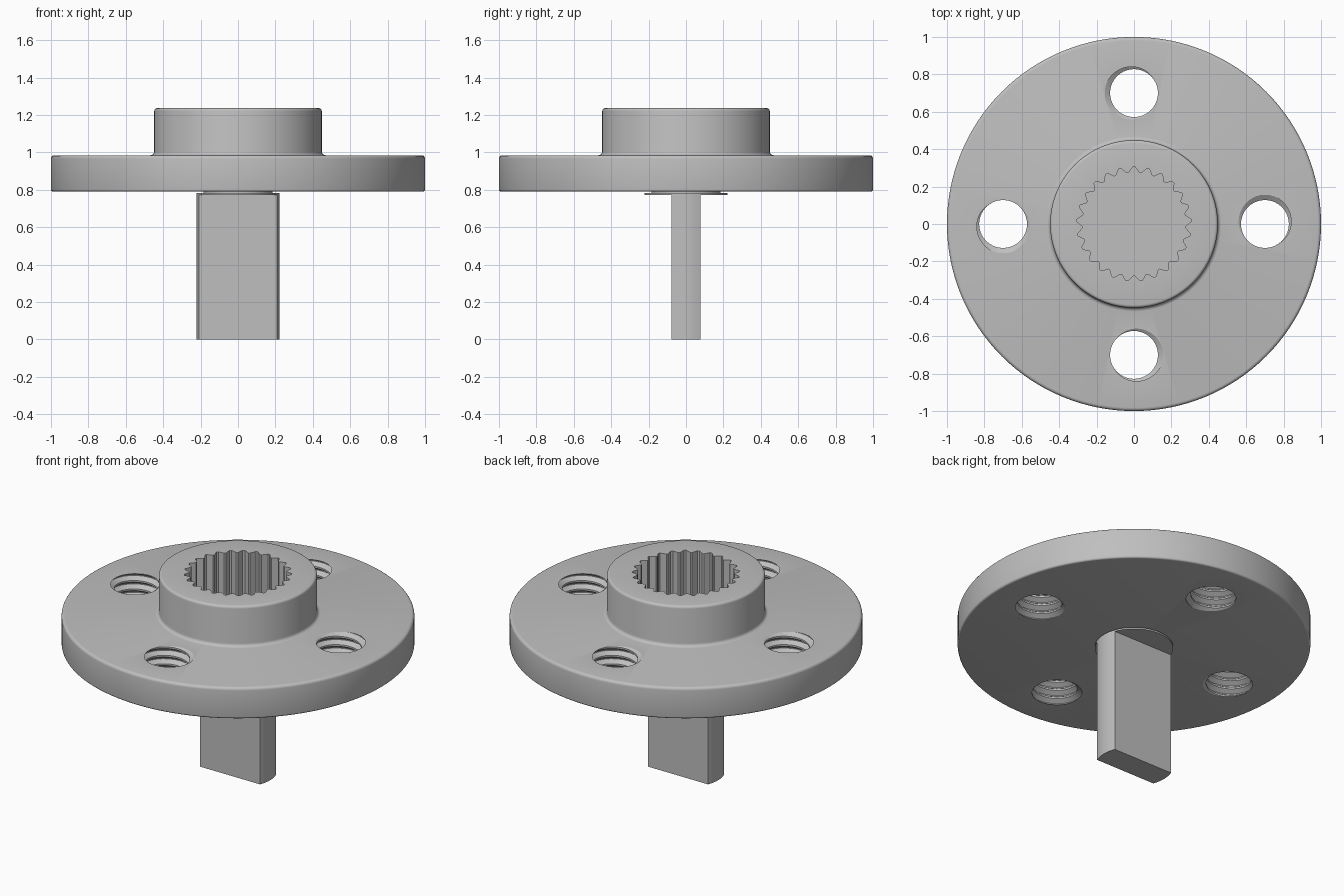
import bpy, bmesh
from math import sin, cos, pi, tau, asin, radians
from mathutils import Matrix

cube = bpy.data.objects.get("Cube")
if cube:
    bpy.data.objects.remove(cube)

GREY = (0.52, 0.52, 0.52, 1)
grey = bpy.data.materials.new("plain grey metal")
grey.use_nodes = True
grey.diffuse_color = GREY
grey.node_tree.nodes["Principled BSDF"].inputs["Base Color"].default_value = GREY


def finish(bm, name):
    """Weld a bmesh and turn it into an object."""
    bmesh.ops.remove_doubles(bm, verts=bm.verts, dist=1e-5)
    bmesh.ops.recalc_face_normals(bm, faces=bm.faces)
    mesh = bpy.data.meshes.new(name)
    bm.to_mesh(mesh)
    bm.free()
    mesh.materials.append(grey)
    ob = bpy.data.objects.new(name, mesh)
    bpy.context.collection.objects.link(ob)
    return ob


def prism(name, outline, z0, z1):
    """Extrude a closed xy outline from z0 to z1."""
    bm = bmesh.new()
    face = bm.faces.new([bm.verts.new((x, y, z0)) for x, y in outline])
    top = bmesh.ops.extrude_face_region(bm, geom=[face])["geom"]
    bmesh.ops.translate(bm, vec=(0, 0, z1 - z0),
                        verts=[v for v in top if isinstance(v, bmesh.types.BMVert)])
    return finish(bm, name)


def ring(r, n):
    return [(r * cos(tau * i / n), r * sin(tau * i / n)) for i in range(n)]


def corner(r, z, dr, dz, fillet, steps=4):
    """Quarter round about (r, z), from the dr side to the dz side."""
    return [(r + dr * fillet * cos(pi / 2 * i / steps),
             z + dz * fillet * sin(pi / 2 * i / steps)) for i in range(steps + 1)]


def lathe(name, profile, n):
    bm = bmesh.new()
    verts = [bm.verts.new((r, 0, z)) for r, z in profile]
    edges = [bm.edges.new(pair) for pair in zip(verts, verts[1:])]
    bmesh.ops.spin(bm, geom=verts + edges, cent=(0, 0, 0), axis=(0, 0, 1),
                   angle=tau, steps=n)
    return finish(bm, name)


def thread_cutter(name, minor, major, pitch, z0, turns, n=40):
    """Solid screw form; its helical rows step up by one pitch per turn."""
    crest = [(0, minor), (0.2, minor), (0.55, major), (0.65, major)]
    rows = [(z0 + pitch * (k + f), r) for k in range(turns) for f, r in crest]
    bm = bmesh.new()
    grid = [[bm.verts.new((r * cos(tau * i / n), r * sin(tau * i / n),
                           z + pitch * i / n)) for z, r in rows]
            for i in range(n + 1)]
    for a, b in zip(grid, grid[1:]):
        for j in range(len(rows) - 1):
            bm.faces.new((a[j], b[j], b[j + 1], a[j + 1]))
    bmesh.ops.remove_doubles(bm, verts=bm.verts, dist=1e-5)
    # close both ends with a fan
    mid = z0 + pitch * turns / 2
    ends = [bm.verts.new((0, 0, z0)), bm.verts.new((0, 0, z0 + pitch * turns))]
    for e in [e for e in bm.edges if e.is_boundary]:
        bm.faces.new((*e.verts, ends[e.verts[0].co.z > mid]))
    return finish(bm, name)


def cut(target, cutter):
    mod = target.modifiers.new("cut", 'BOOLEAN')
    mod.operation = 'DIFFERENCE'
    mod.solver = 'EXACT'
    mod.object = cutter
    bpy.context.view_layer.objects.active = target
    bpy.ops.object.modifier_apply(modifier=mod.name)
    bpy.data.objects.remove(cutter)


# flange with raised hub, all edges softened
BOTTOM, TOP, HUB_TOP, HUB_R = 0.79, 0.985, 1.237, 0.448
profile = [(0, BOTTOM)]
profile += corner(0.988, BOTTOM + 0.012, 1, -1, 0.012)[::-1]
profile += corner(0.982, TOP - 0.018, 1, 1, 0.018)
profile += corner(HUB_R + 0.02, TOP + 0.02, -1, -1, 0.02)[::-1]
profile += corner(HUB_R - 0.016, HUB_TOP - 0.016, 1, 1, 0.016)
profile += [(0, HUB_TOP)]
flange = lathe("flange_and_hub", profile, 128)

# toothed socket in the hub
TEETH = 25
teeth = []
for i in range(TEETH):
    for step, r in ((-0.08, 0.305), (0.08, 0.305), (0.42, 0.276), (0.58, 0.276)):
        a = pi / 2 + tau * (i + step) / TEETH
        teeth.append((r * cos(a), r * sin(a)))
cut(flange, prism("socket_cutter", teeth, 0.85, HUB_TOP + 0.1))

# four threaded holes
PITCH = 0.053
for k in range(4):
    # the groove leaves the top face a quarter turn round each hole
    start = TOP - PITCH * (0.25 + 0.6 + 5)
    tool = thread_cutter("thread_cutter", 0.128, 0.156, PITCH, start, 8)
    tool.data.transform(Matrix.Rotation(k * pi / 2, 4, 'Z') @
                        Matrix.Translation((0.7, 0, 0)))
    cut(flange, tool)

# drive shaft: a round bar with two flats
SHAFT_R, FLAT = 0.222, 0.078
half = asin(FLAT / SHAFT_R)
arc = [-half + 2 * half * i / 10 for i in range(11)]
outline = [(SHAFT_R * cos(a + s), SHAFT_R * sin(a + s)) for s in (0, pi) for a in arc]
shaft = prism("drive_shaft", outline, 0, 0.78)

# thin collar and neck joining shaft and flange
collar = prism("shaft_collar", ring(SHAFT_R, 64), 0.772, 0.782)
neck = prism("shaft_neck", ring(0.185, 64), 0.78, 0.8)

bpy.ops.object.select_all(action='DESELECT')
for ob in (flange, shaft, collar, neck):
    ob.select_set(True)
bpy.context.view_layer.objects.active = flange
bpy.ops.object.shade_smooth_by_angle(angle=radians(25))
